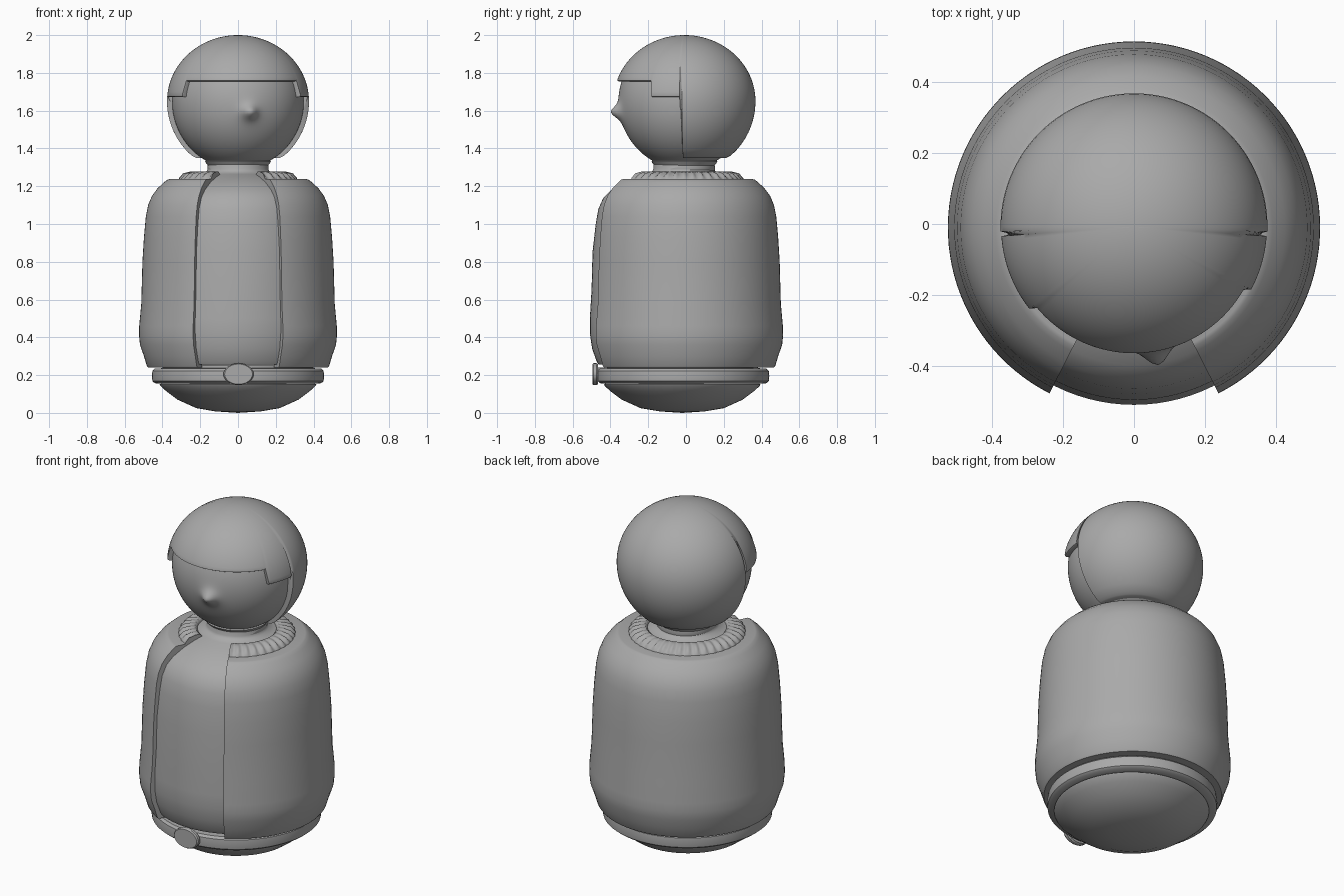
import bpy
import bmesh
from math import sin, cos, pi, radians, sqrt, exp

cube = bpy.data.objects.get("Cube")
if cube:
    bpy.data.objects.remove(cube, do_unlink=True)

grey = bpy.data.materials.new("plain grey")
grey.use_nodes = True
colour = (0.4, 0.4, 0.4, 1)
grey.diffuse_color = colour
grey.node_tree.nodes["Principled BSDF"].inputs["Base Color"].default_value = colour


def finish(name, bm, sharp=40):
    """Turn a bmesh into a smooth-shaded object."""
    bmesh.ops.remove_doubles(bm, verts=bm.verts, dist=0.0002)
    bmesh.ops.recalc_face_normals(bm, faces=bm.faces)
    mesh = bpy.data.meshes.new(name)
    bm.to_mesh(mesh)
    bm.free()
    mesh.materials.append(grey)
    obj = bpy.data.objects.new(name, mesh)
    bpy.context.collection.objects.link(obj)
    bpy.ops.object.select_all(action='DESELECT')
    obj.select_set(True)
    bpy.context.view_layer.objects.active = obj
    bpy.ops.object.shade_smooth_by_angle(angle=radians(sharp))
    return obj


def sweep(name, section, cy, gap=0, steps=96, sharp=40):
    """Sweep section(angle) -> [(radius, z)] around z; gap is a half-opening at the front."""
    bm = bmesh.new()
    count = steps + 1 if gap else steps
    columns = []
    for i in range(count):
        a = gap + (2 * pi - 2 * gap) * i / steps
        columns.append([bm.verts.new((r * sin(a), cy - r * cos(a), z))
                        for r, z in section(a)])
    pairs = list(zip(columns, columns[1:]))
    if not gap:
        pairs.append((columns[-1], columns[0]))
    for left, right in pairs:
        n = len(left)
        for j in range(n if gap else n - 1):
            k = (j + 1) % n
            bm.faces.new((left[j], right[j], right[k], left[k]))
    if gap:
        bm.faces.new(columns[0])
        bm.faces.new(columns[-1])
    return finish(name, bm, sharp)


def lathe(name, points, cy, **options):
    return sweep(name, lambda a: points, cy, **options)


# Rounded base
lathe("base", [(0, 0), (0.12, 0.008), (0.22, 0.025), (0.32, 0.07), (0.38, 0.115),
               (0.41, 0.142), (0.415, 0.15), (0.4, 0.16), (0.4, 0.25), (0, 0.25)], -0.02)

# Belt band and oval buckle
lathe("belt", [(0.39, 0.155), (0.44, 0.157), (0.453, 0.168), (0.456, 0.195),
               (0.453, 0.223), (0.44, 0.235), (0.39, 0.237)], -0.015)


def buckle_disc(name, y, depth, width, height, bevel):
    bm = bmesh.new()
    rings = [(y, 1 - bevel), (y + 0.007, 1), (y + depth - 0.007, 1), (y + depth, 1 - bevel)]
    loops = [[bm.verts.new((0.003 + width * s * cos(2 * pi * i / 32), py,
                            0.205 + height * s * sin(2 * pi * i / 32)))
              for i in range(32)] for py, s in rings]
    for one, two in zip(loops, loops[1:]):
        for i in range(32):
            k = (i + 1) % 32
            bm.faces.new((one[i], one[k], two[k], two[i]))
    bm.faces.new(loops[0])
    bm.faces.new(loops[-1])
    finish(name, bm, 30)


buckle_disc("buckle", -0.496, 0.03, 0.08, 0.058, 0.08)
buckle_disc("buckle_stem", -0.475, 0.05, 0.06, 0.035, 0.02)

# Shirt, running up into the neck
lathe("shirt", [(0.3, 0.255), (0.45, 0.255), (0.462, 0.275), (0.485, 0.34), (0.497, 0.42),
                (0.497, 0.5), (0.488, 0.65), (0.483, 0.85), (0.466, 1.0), (0.452, 1.08),
                (0.425, 1.14), (0.385, 1.18), (0.32, 1.22), (0.25, 1.25), (0.2, 1.264),
                (0.17, 1.275), (0.16, 1.29), (0.16, 1.35)], -0.012)

# Jacket, open at the front
OPENING = radians(27)
lathe("jacket", [(0.42, 0.24), (0.476, 0.24), (0.483, 0.25), (0.498, 0.3), (0.519, 0.36),
                 (0.524, 0.41), (0.523, 0.46), (0.512, 0.58), (0.506, 0.8), (0.498, 0.93),
                 (0.488, 1.04), (0.476, 1.1), (0.455, 1.15), (0.425, 1.19), (0.39, 1.222),
                 (0.375, 1.234), (0.365, 1.237), (0.24, 1.237), (0.24, 1.19), (0.36, 1.16),
                 (0.43, 1.05), (0.45, 0.8), (0.45, 0.4), (0.42, 0.26)], -0.01, gap=OPENING)

# Ribbed collar
RIBS = 40


def collar_section(a):
    wave = 0.006 * cos(RIBS * a)
    return [(0.315, 1.23), (0.31 + wave / 2, 1.243), (0.285 + wave, 1.262 + wave),
            (0.255, 1.274 + wave / 2), (0.225, 1.277), (0.212, 1.265), (0.21, 1.2), (0.3, 1.2)]


sweep("ribbed_collar", collar_section, -0.01, gap=OPENING, steps=RIBS * 5, sharp=50)


# Head with a small pointed nose
def egg(z, radius, drop):
    """Radius of an egg shape at height z."""
    h = (z - 1.65) / (0.35 if z > 1.65 else drop)
    return radius * sqrt(max(0, 1 - h * h))


def face_radius(z):
    return egg(z, 0.349, 0.36)


def face_section(a):
    rows = 56
    turn = (a + pi) % (2 * pi) - pi
    points = []
    for i in range(rows + 1):
        z = 1.31 + 0.58 * i / rows
        r = max(face_radius(z), 0.155)
        d = sqrt((turn * r - 0.06) ** 2 + (z - 1.592) ** 2)
        points.append((r + 0.036 * exp(-(d / 0.034) ** 2) + 0.015 * exp(-(d / 0.06) ** 2), z))
    return points


sweep("head", face_section, -0.008, steps=144)
lathe("neck", [(0.15, 1.25), (0.162, 1.29), (0.16, 1.31), (0.175, 1.33), (0.15, 1.36)], -0.008)


# Hair cap with a straight fringe and stepped sideburns
def hair_edge(a):
    turn = ((a + pi) % (2 * pi) - pi) * 180 / pi
    if -51 < turn < 62:
        return 1.755
    if -87 < turn < 88:
        return 1.672
    return 1.35


def hair_section(a):
    edge = hair_edge(a)
    low, rows = edge + 0.012, 32
    points = []
    for i in range(rows + 1):
        z = low + (2 - low) * cos(pi / 2 * i / rows)
        points.append((egg(z, 0.376, 0.38), z))
    r = egg(edge, 0.376, 0.38)
    return points + [(r - 0.003, edge + 0.004), (r - 0.01, edge),
                     (face_radius(edge) - 0.03, edge)]


sweep("hair", hair_section, -0.008, steps=180)
